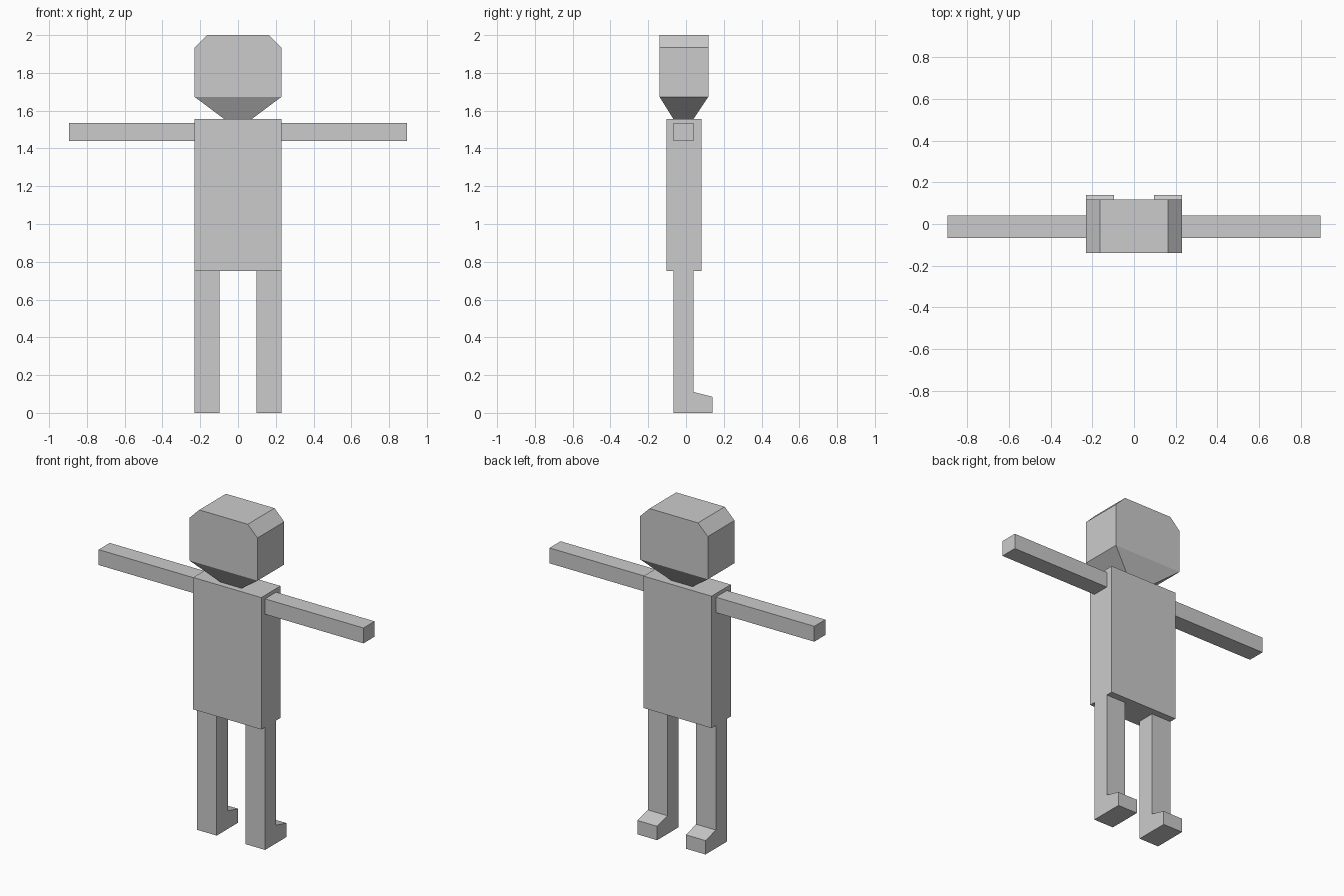
import bpy, bmesh
from mathutils import Vector

if "Cube" in bpy.data.objects:
    bpy.data.objects.remove(bpy.data.objects["Cube"])


def finish(bm, name, mirror=False):
    bmesh.ops.recalc_face_normals(bm, faces=bm.faces)
    mesh = bpy.data.meshes.new(name)
    bm.to_mesh(mesh)
    bm.free()
    obj = bpy.data.objects.new(name, mesh)
    bpy.context.collection.objects.link(obj)
    if mirror:
        mod = obj.modifiers.new("Mirror", "MIRROR")
        mod.use_mirror_merge = False
    return obj


def extrude(bm, points, offset):
    """Closed prism: a flat outline swept along offset."""
    face = bm.faces.new([bm.verts.new(p) for p in points])
    res = bmesh.ops.extrude_face_region(bm, geom=[face], use_keep_orig=True)
    verts = [g for g in res["geom"] if isinstance(g, bmesh.types.BMVert)]
    bmesh.ops.translate(bm, verts=verts, vec=Vector(offset))


def box(name, x, y, z, mirror=False):
    bm = bmesh.new()
    extrude(bm, [(x[0], y[0], z[0]), (x[1], y[0], z[0]),
                 (x[1], y[1], z[0]), (x[0], y[1], z[0])], (0, 0, z[1] - z[0]))
    return finish(bm, name, mirror)


LIMB_Y = (-0.067, 0.04)

# Torso and arms
box("torso", (-0.23, 0.23), (-0.104, 0.082), (0.75, 1.556))
box("arms", (0.23, 0.895), LIMB_Y, (1.44, 1.534), mirror=True)

# Legs with feet, from a side profile
bm = bmesh.new()
side = [(-0.067, 0), (0.14, 0), (0.14, 0.085), (0.04, 0.111), (0.04, 0.75), (-0.067, 0.75)]
extrude(bm, [(0.097, y, z) for y, z in side], (0.133, 0, 0))
finish(bm, "legs", mirror=True)

# Head with bevelled top edges
bm = bmesh.new()
front = [(-0.23, 1.673), (0.23, 1.673), (0.23, 1.934), (0.164, 2.0), (-0.164, 2.0), (-0.23, 1.934)]
extrude(bm, [(x, -0.14, z) for x, z in front], (0, 0.258, 0))
# Chin tapering down to the neck
bm.normal_update()
chin = min(bm.faces, key=lambda f: f.calc_center_median().z)
res = bmesh.ops.extrude_face_region(bm, geom=[chin])
bmesh.ops.delete(bm, geom=[chin], context="FACES_ONLY")
for v in [g for g in res["geom"] if isinstance(g, bmesh.types.BMVert)]:
    v.co = (0.073 if v.co.x > 0 else -0.073, LIMB_Y[1] if v.co.y > 0 else LIMB_Y[0], 1.556)
finish(bm, "head")
